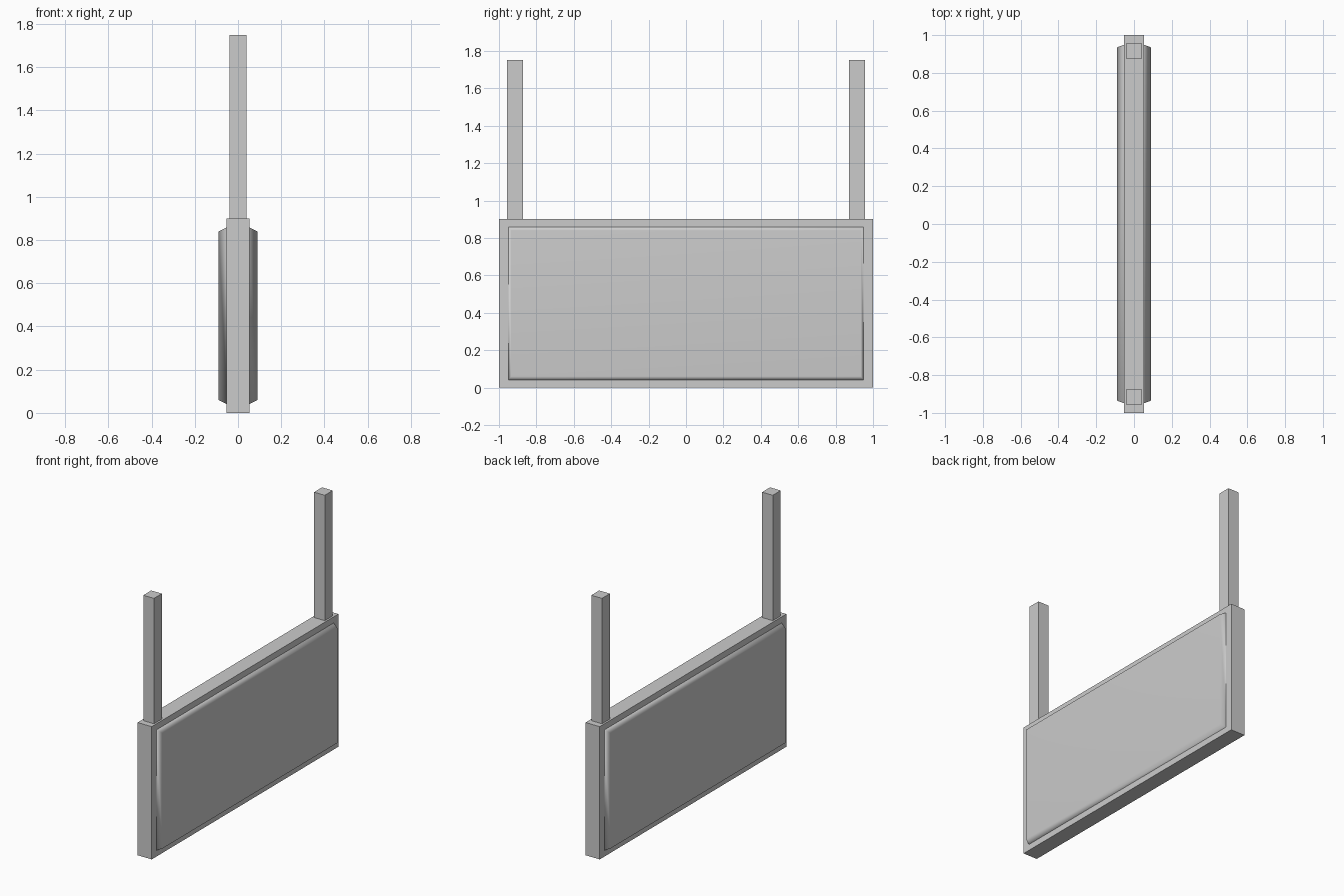
import bpy, bmesh

if "Cube" in bpy.data.objects:
    bpy.data.objects.remove(bpy.data.objects["Cube"])


def make_object(name, bm):
    bmesh.ops.recalc_face_normals(bm, faces=bm.faces)
    mesh = bpy.data.meshes.new(name)
    bm.to_mesh(mesh)
    bm.free()
    obj = bpy.data.objects.new(name, mesh)
    bpy.context.collection.objects.link(obj)
    return obj


def box(name, size, centre):
    bm = bmesh.new()
    bmesh.ops.create_cube(bm, size=1)
    bmesh.ops.scale(bm, vec=size, verts=bm.verts)
    bmesh.ops.translate(bm, vec=centre, verts=bm.verts)
    return make_object(name, bm)


def raised_panel(name, side):
    # Sloped, smooth-shaded rim around a flat face
    bm = bmesh.new()
    bmesh.ops.create_cube(bm, size=2)
    for v in bm.verts:
        outer = v.co.x * side > 0
        half_y, half_z = (0.935, 0.39) if outer else (0.95, 0.41)
        v.co = (side * (0.09 if outer else 0.05), v.co.y * half_y, 0.45 + v.co.z * half_z)
    # The hidden back is left open so the rim shades cleanly
    back = [f for f in bm.faces if all(abs(v.co.x) < 0.06 for v in f.verts)]
    bmesh.ops.recalc_face_normals(bm, faces=bm.faces)
    bmesh.ops.delete(bm, geom=back, context='FACES_ONLY')
    for f in bm.faces:
        f.smooth = True
    obj = make_object(name, bm)
    obj.modifiers.new("weighted_normals", 'WEIGHTED_NORMAL')
    return obj


# Sign board
box("sign_board", (0.106, 2.0, 0.9), (0, 0, 0.45))

# Raised display faces on both sides
for side, label in ((1, "right"), (-1, "left")):
    raised_panel("display_panel_" + label, side)

# Hanging posts
for side, label in ((1, "back"), (-1, "front")):
    box("hanging_post_" + label, (0.08, 0.085, 0.85), (0, side * 0.915, 1.325))
